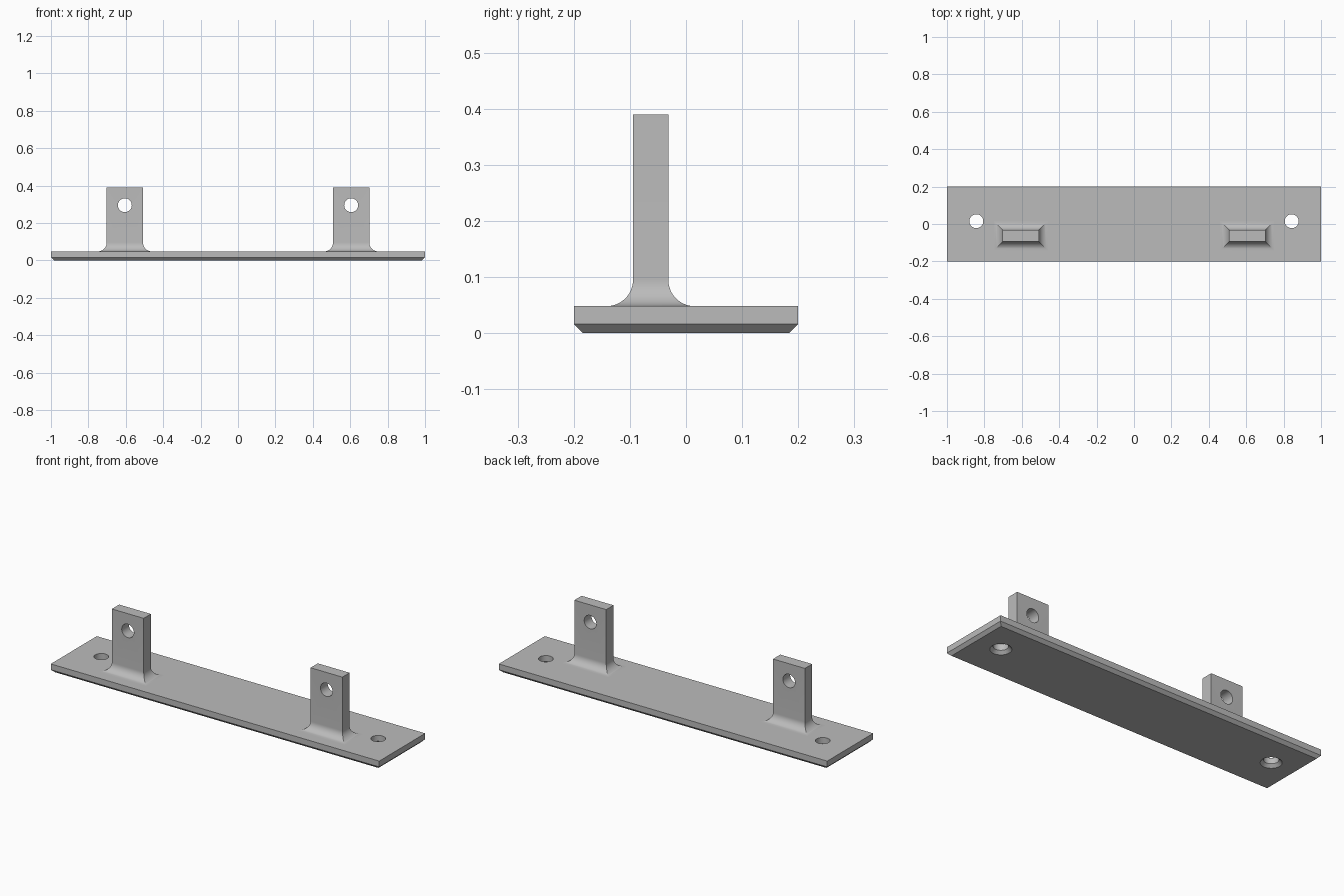
import bpy, bmesh
from math import sin, cos, pi, radians

if "Cube" in bpy.data.objects:
    bpy.data.objects.remove(bpy.data.objects["Cube"])

grey = bpy.data.materials.new("plain grey")
grey.use_nodes = True
grey.diffuse_color = (0.5, 0.5, 0.5, 1)
grey.node_tree.nodes["Principled BSDF"].inputs["Base Color"].default_value = (0.5, 0.5, 0.5, 1)

PLATE_TOP, CHAMFER = 0.048, 0.016
LUG_X, LUG_Y, LUG_TOP, FILLET = 0.605, -0.063, 0.39, 0.047
HOLE = 0.037


def loft(name, rings):
    """Skin a stack of equal-length point rings and cap both ends."""
    bm = bmesh.new()
    loops = [[bm.verts.new(p) for p in ring] for ring in rings]
    n = len(loops[0])
    for a, b in zip(loops, loops[1:]):
        for i in range(n):
            j = (i + 1) % n
            bm.faces.new((a[i], a[j], b[j], b[i]))
    bm.faces.new(loops[0][::-1])
    bm.faces.new(loops[-1])
    bmesh.ops.recalc_face_normals(bm, faces=bm.faces)
    mesh = bpy.data.meshes.new(name)
    bm.to_mesh(mesh)
    bm.free()
    mesh.materials.append(grey)
    obj = bpy.data.objects.new(name, mesh)
    bpy.context.collection.objects.link(obj)
    return obj


def rect(cx, cy, hx, hy, z):
    return [(cx + sx * hx, cy + sy * hy, z)
            for sx, sy in ((-1, -1), (1, -1), (1, 1), (-1, 1))]


def circle(cx, cy, r, z, n=48):
    return [(cx + r * cos(2 * pi * i / n), cy + r * sin(2 * pi * i / n), z)
            for i in range(n)]


def cut(obj, cutter):
    """Subtract the cutter, then discard it."""
    cutter.hide_render = True
    bpy.context.view_layer.objects.active = obj
    mod = obj.modifiers.new("hole", "BOOLEAN")
    mod.operation, mod.solver, mod.object = "DIFFERENCE", "EXACT", cutter
    bpy.ops.object.modifier_apply(modifier=mod.name)
    bpy.data.objects.remove(cutter)


# Base plate with chamfered lower edge
plate = loft("base_plate", [rect(0, 0, 1 - CHAMFER, 0.2 - CHAMFER, 0),
                            rect(0, 0, 1, 0.2, CHAMFER),
                            rect(0, 0, 1, 0.2, PLATE_TOP)])
parts = [plate]

for side, label in ((1, "left"), (-1, "right")):
    # Mounting hole, countersunk from below
    x, y = side * 0.843, 0.015
    cut(plate, loft("hole_cutter", [circle(x, y, HOLE + 2 * CHAMFER, -CHAMFER),
                                    circle(x, y, HOLE, CHAMFER),
                                    circle(x, y, HOLE, 0.1)]))

    # Upright lug flaring into the plate through a concave fillet
    x = side * LUG_X
    rings = [rect(x, LUG_Y, 0.097 + FILLET, 0.0315 + FILLET, PLATE_TOP - 0.004)]
    for i in range(13):
        a = i / 12 * pi / 2
        flare = FILLET * (1 - sin(a))
        rings.append(rect(x, LUG_Y, 0.097 + flare, 0.0315 + flare,
                          PLATE_TOP + FILLET * (1 - cos(a))))
    rings.append(rect(x, LUG_Y, 0.097, 0.0315, LUG_TOP))
    lug = loft(label + "_lug", rings)

    # Pin hole through the lug from front to back
    pin = [[(px, y, pz) for px, pz, _ in circle(x, 0.295, HOLE, 0)]
           for y in (-0.2, 0.1)]
    cut(lug, loft("pin_cutter", pin))
    parts.append(lug)

# Smooth the curved walls, keep the machined edges crisp
bpy.ops.object.select_all(action="DESELECT")
for obj in parts:
    obj.select_set(True)
bpy.context.view_layer.objects.active = plate
bpy.ops.object.shade_smooth_by_angle(angle=radians(25))
